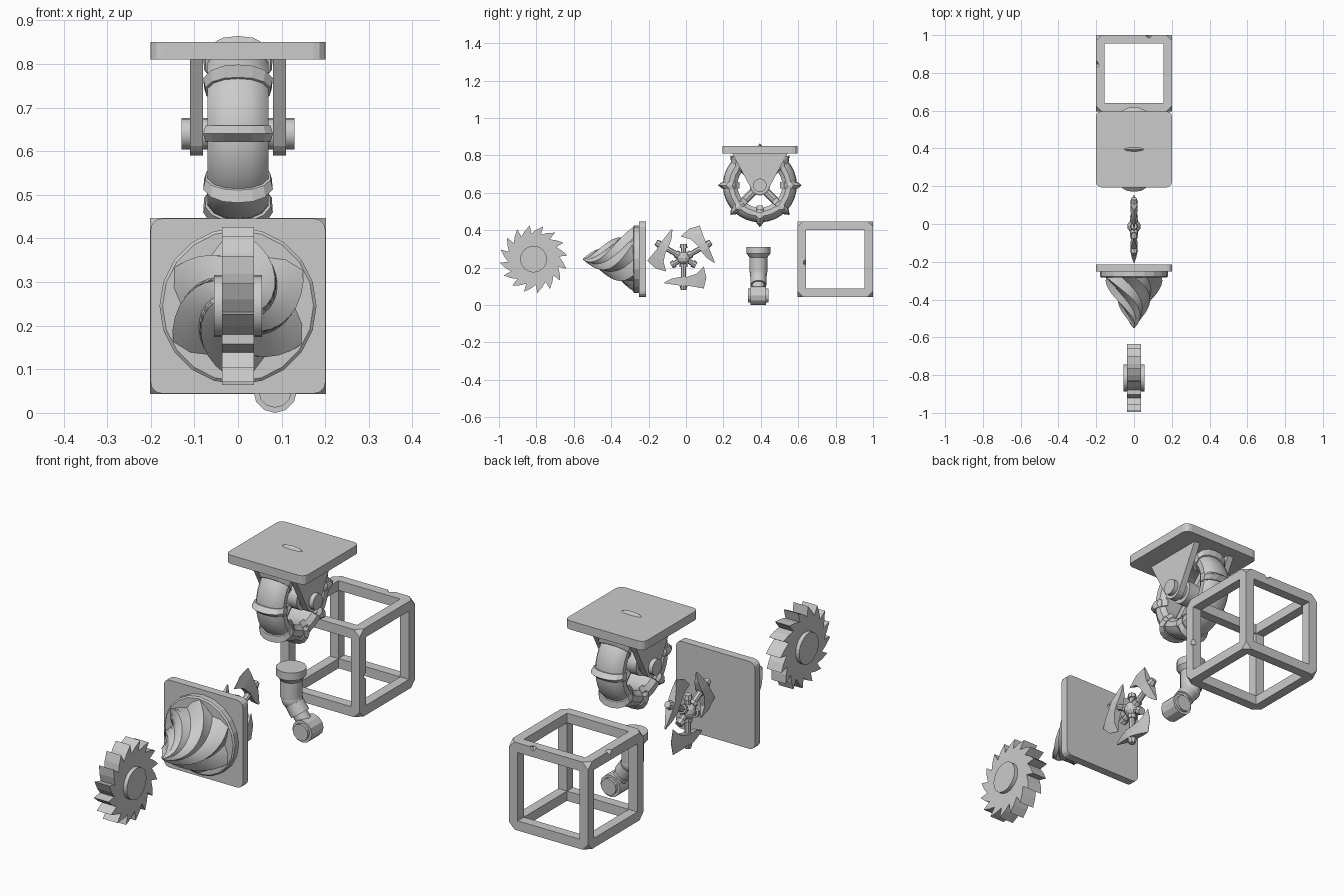
import bpy, bmesh, math
from math import sin, cos, pi, radians
from mathutils import Vector, Matrix

if "Cube" in bpy.data.objects:
    bpy.data.objects.remove(bpy.data.objects["Cube"])


def finish(name, bm, smooth=None):
    bmesh.ops.recalc_face_normals(bm, faces=bm.faces)
    me = bpy.data.meshes.new(name)
    bm.to_mesh(me)
    bm.free()
    if smooth:
        me.shade_smooth()
        me.set_sharp_from_angle(angle=radians(smooth))
    ob = bpy.data.objects.new(name, me)
    bpy.context.collection.objects.link(ob)
    return ob


def prism(name, pts, axis, lo, hi):
    """Extrude a 2D outline along an axis."""
    put = {'x': lambda p, d: (d, p[0], p[1]), 'y': lambda p, d: (p[0], d, p[1]),
           'z': lambda p, d: (p[0], p[1], d)}[axis]
    bm = bmesh.new()
    a = [bm.verts.new(put(p, lo)) for p in pts]
    b = [bm.verts.new(put(p, hi)) for p in pts]
    bm.faces.new(a)
    bm.faces.new(b)
    for i in range(len(pts)):
        j = (i + 1) % len(pts)
        bm.faces.new((a[i], a[j], b[j], b[i]))
    return finish(name, bm)


def rod(name, p, q, r1, r2=None, sides=16, smooth=None):
    p, q = Vector(p), Vector(q)
    d = q - p
    m = Matrix.Translation((p + q) / 2) @ Vector((0, 0, 1)).rotation_difference(d).to_matrix().to_4x4()
    bm = bmesh.new()
    bmesh.ops.create_cone(bm, cap_ends=True, segments=sides, radius1=r1,
                          radius2=r1 if r2 is None else r2, depth=d.length, matrix=m)
    return finish(name, bm, smooth)


def skin(name, rings, close_rings=False, smooth=None):
    """Bridge a list of closed vertex rings."""
    bm = bmesh.new()
    vs = [[bm.verts.new(c) for c in r] for r in rings]
    n = len(rings[0])
    for k in range(len(vs) if close_rings else len(vs) - 1):
        a, b = vs[k], vs[(k + 1) % len(vs)]
        for i in range(n):
            j = (i + 1) % n
            bm.faces.new((a[i], a[j], b[j], b[i]))
    if not close_rings:
        bm.faces.new(vs[0])
        bm.faces.new(vs[-1])
    return finish(name, bm, smooth)


def rounded_square(cx, cy, h, r):
    pts = []
    for k, (sx, sy) in enumerate(((1, 1), (-1, 1), (-1, -1), (1, -1))):
        for t in range(4):
            a = k * pi / 2 + t * pi / 6
            pts.append((cx + sx * (h - r) + r * cos(a), cy + sy * (h - r) + r * sin(a)))
    return pts


# Saw blade with raked teeth
SY, SZ, TEETH = -0.815, 0.245, 16
teeth = []
for i in range(TEETH):
    for f, r in ((0.0, 0.137), (0.02, 0.182), (0.5, 0.158)):
        a = 2 * pi * (i + f) / TEETH + 0.1
        teeth.append((SY + r * cos(a), SZ + r * sin(a)))
prism("saw_blade", teeth, 'x', -0.037, 0.037)
rod("saw_hub", (-0.055, SY, SZ), (0.055, SY, SZ), 0.071, sides=24, smooth=30)

# Drill: mounting plate, stepped disc, twisted fluted cone
prism("drill_plate", rounded_square(0, 0.245, 0.201, 0.028), 'y', -0.252, -0.214)
rod("drill_disc", (0, -0.25, 0.245), (0, -0.277, 0.245), 0.18, sides=20)
rod("drill_disc_rim", (0, -0.277, 0.245), (0, -0.283, 0.245), 0.18, 0.173, sides=20)
rings = []
for k in range(13):
    t = k / 12
    rad = 0.004 + 0.168 * t ** 0.9
    ring = []
    for i in range(24):
        a = 2 * pi * i / 24 + radians(150) * t ** 0.8
        r = rad * (1.0, 0.9, 0.77, 0.86)[i % 4]
        ring.append((r * cos(a), -0.55 + 0.27 * t, 0.245 + r * sin(a)))
    rings.append(ring)
skin("drill_bit", rings, smooth=25)

# Axe spinner: ball hub, three axes and three short studs
AY, AZ = -0.013, 0.25
bm = bmesh.new()
bmesh.ops.create_icosphere(bm, subdivisions=2, radius=0.036, matrix=Matrix.Translation((0, AY, AZ)))
finish("axe_hub", bm)
COLS = ((-0.102, 0.128, 0.134, 0.001, 0), (-0.06, 0.108, 0.14, 0.01, 0), (-0.018, 0.1, 0.146, 0.018, 0),
        (0.018, 0.1, 0.146, 0.018, 0), (0.07, 0.083, 0.155, 0.011, 0), (0.108, 0.045, 0.162, 0.001, 0.014))
for k in range(3):
    ang = radians(30 + 120 * k)
    u = Vector((0, cos(ang), sin(ang)))
    v = Vector((0, -sin(ang), cos(ang)))
    o = Vector((0, AY, AZ))
    rod("axe_handle_%d" % k, o, o + u * 0.15, 0.014, sides=8)
    rod("axe_pommel_%d" % k, o + u * 0.148, o + u * 0.17, 0.021, 0.015, sides=8)
    rod("hub_collar_%d" % k, o + u * 0.03, o + u * 0.048, 0.021, sides=8)
    rod("hub_stud_%d" % k, o, o - u * 0.058, 0.014, sides=8)
    rod("hub_stud_cap_%d" % k, o - u * 0.055, o - u * 0.076, 0.021, 0.017, sides=8)
    rings = []
    for vv, lo, hi, th, bulge in COLS:
        mid = (lo + hi) / 2
        base = ((lo, th, 0), (mid, th, bulge), (hi, th, 0), (hi, -th, 0), (mid, -th, bulge), (lo, -th, 0))
        rings.append([o + u * a + v * (vv + c) + Vector((b, 0, 0)) for a, b, c in base])
    skin("axe_head_%d" % k, rings)

# Bent leg joint
LY = 0.387
elbow, foot = Vector((0.005, LY, 0.165)), Vector((0.085, LY, 0.05))
rod("leg_cap", (0, LY, 0.275), (0, LY, 0.31), 0.064, sides=16, smooth=30)
rod("leg_cap_taper", (0, LY, 0.255), (0, LY, 0.275), 0.048, 0.064, sides=16, smooth=30)
rod("leg_upper", (0, LY, 0.175), (0, LY, 0.26), 0.048, sides=16, smooth=30)
bm = bmesh.new()
bmesh.ops.create_uvsphere(bm, u_segments=16, v_segments=8, radius=0.046, matrix=Matrix.Translation(elbow))
finish("leg_elbow", bm, 40)
rod("leg_lower", elbow, foot, 0.034, sides=12, smooth=35)
d = (foot - elbow)
rod("leg_sleeve", elbow + d * 0.15, elbow + d * 0.5, 0.043, sides=12, smooth=35)
rod("foot_roller", foot - Vector((0, 0.042, 0)), foot + Vector((0, 0.042, 0)), 0.05, sides=12)
rod("foot_pin", foot - Vector((0, 0.055, 0)), foot + Vector((0, 0.055, 0)), 0.038, sides=12)

# Caster: top plate, brackets, axle
WY, WZ = 0.395, 0.64
prism("caster_plate", rounded_square(0, WY, 0.201, 0.028), 'z', 0.81, 0.85)
bracket = [(WY + 0.15, 0.815), (WY - 0.15, 0.815)]
for i in range(7):
    a = radians(215 + 110 * i / 6)
    bracket.append((WY + 0.05 * cos(a), WZ + 0.05 * sin(a)))
for s, side in ((-1, "left"), (1, "right")):
    prism("caster_bracket_" + side, bracket, 'x', s * 0.08, s * 0.11)
rod("caster_axle", (-0.13, WY, WZ), (0.13, WY, WZ), 0.036, sides=16, smooth=30)

# Caster wheel: tyre lathed around x, hub, spokes
SECTION = ((-0.05, 0.12), (-0.068, 0.14), (-0.07, 0.165), (-0.055, 0.184), (-0.03, 0.195), (0, 0.198),
           (0.03, 0.195), (0.055, 0.184), (0.07, 0.165), (0.068, 0.14), (0.05, 0.12))


def spin(x, r, a):
    return (x, WY + r * cos(a), WZ + r * sin(a))


skin("tyre", [[spin(x, r, 2 * pi * k / 32) for x, r in SECTION] for k in range(32)], True, 35)
rod("wheel_hub", (-0.06, WY, WZ), (0.06, WY, WZ), 0.055, sides=16, smooth=30)
for k in range(4):
    a = pi / 4 + k * pi / 2
    rod("spoke_%d" % k, spin(0, 0.04, a), spin(0, 0.13, a), 0.022, sides=8)

# Sharp ribs wrapped across the tyre
for k in range(8):
    a = k * pi / 4
    rings = []
    for x, r in SECTION:
        off = 0.026 * max(0, (r - 0.12) / 0.078)
        w = 0.018 / r
        rings.append([spin(x * 0.95, r - 0.01, a - w), spin(x * 1.07, r + 0.004, a - w),
                      spin(x * 1.14, r + off, a),
                      spin(x * 1.07, r + 0.004, a + w), spin(x * 0.95, r - 0.01, a + w)])
    skin("tyre_rib_%d" % k, rings)

# Cube frame: corner-cut cube with three square holes and small nicks
C = Vector((0, 0.798, 0.245))


def box(name, size, loc, rot=None):
    bm = bmesh.new()
    m = Matrix.Translation(loc) @ (rot or Matrix()) @ Matrix.Diagonal((*size, 1))
    bmesh.ops.create_cube(bm, size=1, matrix=m)
    return bm if name is None else finish(name, bm)


bm = box(None, (0.403, 0.403, 0.403), C)
bmesh.ops.bevel(bm, geom=bm.verts[:], offset=0.029, segments=1, affect='VERTICES', profile=0.5)
frame = finish("cube_frame", bm)
cutters = [box("cutter", [0.6 if i == ax else 0.314 for i in range(3)], C) for ax in range(3)]
for ax, off in ((2, (0.2, -0.157, -0.02)), (0, (-0.2, 0.047, 0.2)), (1, (0.08, 0.2, 0.2))):
    cutters.append(box("cutter", (0.022, 0.022, 0.022), C + Vector(off),
                       Matrix.Rotation(pi / 4, 4, 'XYZ'[ax]) @ Matrix.Rotation(0.6, 4, 'XYZ'[ax - 1])))
for c in cutters:
    m = frame.modifiers.new("cut", 'BOOLEAN')
    m.operation, m.object, m.solver = 'DIFFERENCE', c, 'EXACT'
bpy.context.view_layer.objects.active = frame
for m in list(frame.modifiers):
    bpy.ops.object.modifier_apply(modifier=m.name)
for c in cutters:
    bpy.data.objects.remove(c)
